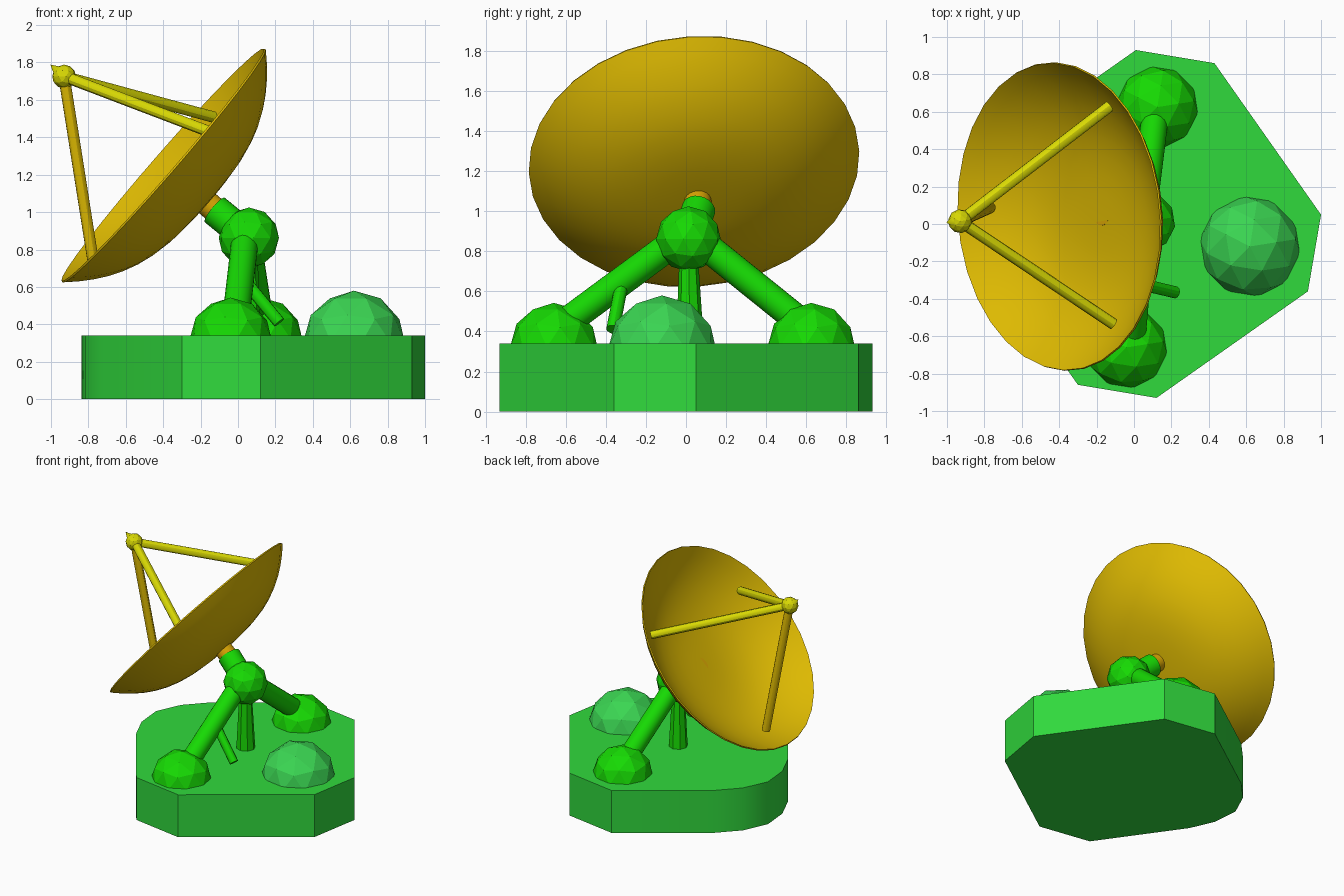
import bpy, bmesh, math
from mathutils import Vector, Matrix

if "Cube" in bpy.data.objects:
    bpy.data.objects.remove(bpy.data.objects["Cube"], do_unlink=True)


def material(name, rgb):
    m = bpy.data.materials.new(name)
    m.use_nodes = True
    m.diffuse_color = (*rgb, 1)
    m.node_tree.nodes["Principled BSDF"].inputs["Base Color"].default_value = (*rgb, 1)
    return m


BASE = material("base green", (0.030, 0.70, 0.046))
GREEN = material("bright green", (0.008, 0.70, 0.001))
PALE = material("pale green", (0.043, 0.67, 0.085))
GOLD = material("dish gold", (0.73, 0.49, 0.0005))
ORANGE = material("collar orange", (0.68, 0.37, 0.001))
YELLOW = material("strut yellow", (0.69, 0.69, 0.001))


def finish(bm, name, mats, smooth=True):
    bmesh.ops.recalc_face_normals(bm, faces=bm.faces)
    me = bpy.data.meshes.new(name)
    bm.to_mesh(me)
    bm.free()
    ob = bpy.data.objects.new(name, me)
    bpy.context.collection.objects.link(ob)
    for m in mats:
        me.materials.append(m)
    if smooth:
        bpy.ops.object.select_all(action='DESELECT')
        ob.select_set(True)
        bpy.context.view_layer.objects.active = ob
        bpy.ops.object.shade_smooth_by_angle(angle=math.radians(30))
    return ob


def rod(name, a, b, r1, mat, r2=None, sides=20, smooth=True):
    """Cylinder or cone from point a to point b."""
    a, b = Vector(a), Vector(b)
    bm = bmesh.new()
    bmesh.ops.create_cone(bm, cap_ends=True, segments=sides, radius1=r1,
                          radius2=r1 if r2 is None else r2, depth=(b - a).length)
    rot = Vector((0, 0, 1)).rotation_difference(b - a).to_matrix().to_4x4()
    bmesh.ops.transform(bm, matrix=rot, verts=bm.verts)
    bmesh.ops.translate(bm, vec=(a + b) / 2, verts=bm.verts)
    return finish(bm, name, [mat], smooth)


def ball(name, c, r, mat, floor=None):
    """Faceted ball, cut off level below floor when given."""
    bm = bmesh.new()
    bmesh.ops.create_icosphere(bm, subdivisions=2, radius=r)
    bmesh.ops.rotate(bm, verts=bm.verts, matrix=Matrix.Rotation(math.radians(9), 3, 'Z'))
    bmesh.ops.translate(bm, vec=c, verts=bm.verts)
    if floor is not None:
        bmesh.ops.bisect_plane(bm, geom=bm.verts[:] + bm.edges[:] + bm.faces[:],
                               plane_co=(0, 0, floor), plane_no=(0, 0, 1), clear_inner=True)
        bmesh.ops.holes_fill(bm, edges=[e for e in bm.edges if e.is_boundary])
    return finish(bm, name, [mat], smooth=False)


# Base slab: a turned square with three cut corners and one rounded corner
H = 0.34
outline = [(-0.30, -0.86), (0.12, -0.93), (0.93, -0.36), (1.0, 0.05), (0.43, 0.86), (0.01, 0.93)]
for i, r in enumerate((0.532, 0.532, 0.546, 0.532, 0.532)):
    t = math.radians(125.2 + i * 22.5)
    outline.append((-0.298 + r * math.cos(t), 0.063 + r * math.sin(t)))
bm = bmesh.new()
low = [bm.verts.new((x, y, 0)) for x, y in outline]
high = [bm.verts.new((x, y, H)) for x, y in outline]
bm.faces.new(low)
bm.faces.new(high)
for i in range(len(low)):
    bm.faces.new((low[i - 1], low[i], high[i], high[i - 1]))
finish(bm, "base_slab", [BASE])

# Domes sitting on the slab
ball("equipment_dome", (0.62, -0.12, 0.305), 0.275, PALE, H - 0.01)
ball("back_foot", (0.125, 0.625, 0.322), 0.221, GREEN, H - 0.01)
ball("front_foot", (-0.04, -0.66, 0.322), 0.221, GREEN, H - 0.01)

# Hub, legs, column and prop
hub = Vector((0.058, 0.012, 0.862))
leg_top = hub + Vector((-0.015, 0, 0.035))
ball("hub", hub, 0.163, GREEN)
rod("back_leg", leg_top, (0.12, 0.63, 0.40), 0.073, GREEN)
rod("front_leg", leg_top, (-0.015, -0.66, 0.40), 0.073, GREEN)
rod("center_column", (0.055, 0.02, H - 0.01), hub, 0.07, GREEN, 0.042, 8, False)
rod("leg_prop", (0.03, -0.32, 0.64), (0.22, -0.365, 0.41), 0.033, GREEN, sides=12)

# Dish: revolved bowl, steeper toward the rim, with a thin wall
axis = Vector((-0.753, -0.065, 0.655)).normalized()
center = Vector((-0.395, 0.04, 1.247))
RIM, DEPTH, WALL = 0.827, 0.30, 0.010
radii = [0, 0.12, 0.25, 0.38, 0.5, 0.6, 0.7, 0.78, 0.86, 0.93, 1]
outer = [(RIM * k, -DEPTH * (1 - k ** 3)) for k in radii]
inner = [(r * 0.995, z + WALL) for r, z in reversed(outer)]
bm = bmesh.new()
pts = [bm.verts.new((r, 0, z)) for r, z in outer + inner]
edges = [bm.edges.new(p) for p in zip(pts, pts[1:])]
bmesh.ops.spin(bm, geom=pts + edges, axis=(0, 0, 1), cent=(0, 0, 0),
               angle=2 * math.pi, steps=32, use_duplicate=False)
bmesh.ops.remove_doubles(bm, verts=bm.verts, dist=0.0005)
rot = Vector((0, 0, 1)).rotation_difference(axis).to_matrix().to_4x4()
bmesh.ops.transform(bm, matrix=rot, verts=bm.verts)
bmesh.ops.translate(bm, vec=center, verts=bm.verts)
finish(bm, "dish", [GOLD])

# Neck and collar between hub and dish
apex = center - axis * (DEPTH - 0.005)
neck_end = apex - axis * 0.065
rod("neck", hub, neck_end, 0.085, GREEN)
rod("dish_collar", neck_end + (hub - neck_end) * 0.2, apex, 0.068, ORANGE)

# Feed ball, its pointed tip and the three struts
feed = Vector((-0.93, 0.015, 1.725))
ball("feed_ball", feed, 0.064, YELLOW)
rod("feed_tip", feed + axis * 0.015, feed + axis * 0.097, 0.046, YELLOW, 0.0, 12)
for name, end, mat in (("back_strut", (-0.13, 0.63, 1.508), YELLOW),
                       ("front_strut", (-0.11, -0.535, 1.413), YELLOW),
                       ("lower_strut", (-0.77, 0.087, 0.71), GOLD)):
    rod(name, feed, end, 0.031, mat, sides=12)
